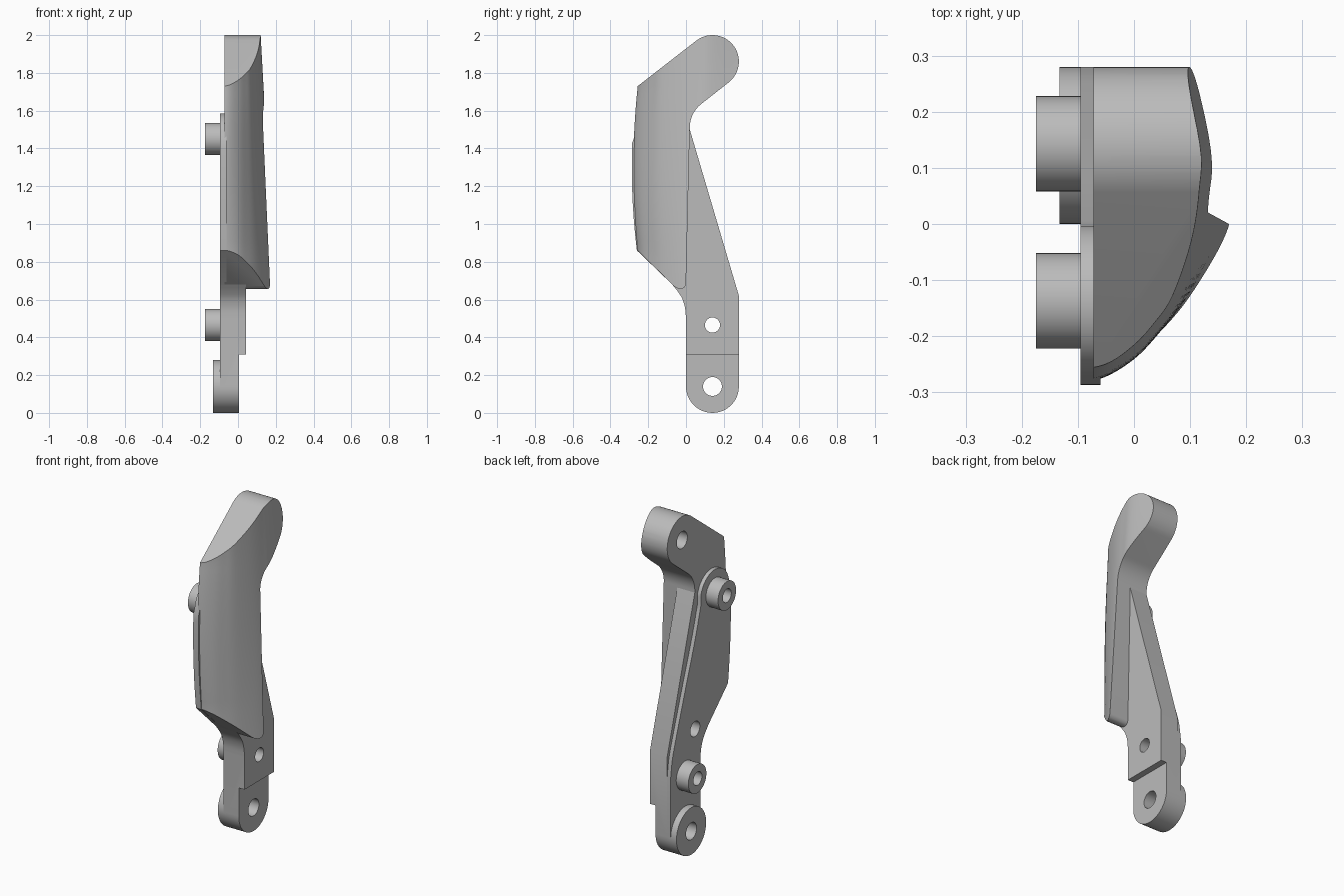
import bpy, bmesh
from math import sin, cos, radians
from mathutils import Vector

cube = bpy.data.objects.get("Cube")
if cube:
    bpy.data.objects.remove(cube)

metal = bpy.data.materials.new("plain grey metal")
metal.use_nodes = True
GREY = (0.5, 0.5, 0.5, 1)
metal.diffuse_color = GREY
metal.node_tree.nodes["Principled BSDF"].inputs["Base Color"].default_value = GREY


def make(name, rings):
    """Closed solid skinned through equal-length rings of points."""
    bm = bmesh.new()
    rows = [[bm.verts.new(p) for p in ring] for ring in rings]
    n = len(rows[0])
    for a, b in zip(rows, rows[1:]):
        for i in range(n):
            j = (i + 1) % n
            bm.faces.new((a[i], a[j], b[j], b[i]))
    bm.faces.new(rows[0])
    bm.faces.new(rows[-1])
    bmesh.ops.recalc_face_normals(bm, faces=bm.faces[:])
    mesh = bpy.data.meshes.new(name)
    bm.to_mesh(mesh)
    bm.free()
    ob = bpy.data.objects.new(name, mesh)
    bpy.context.collection.objects.link(ob)
    mesh.materials.append(metal)
    return ob


def slab(name, outline, x0, x1):
    """Side outline of (y, z) points, extruded along x."""
    return make(name, [[(x, y, z) for y, z in outline] for x in (x0, x1)])


def arc(y, z, r, a0, a1, steps=24):
    angles = [radians(a0 + (a1 - a0) * i / steps) for i in range(steps + 1)]
    return [(y + r * cos(a), z + r * sin(a)) for a in angles]


def disc(name, y, z, r, x0, x1):
    return slab(name, arc(y, z, r, 0, 352.5, 47), x0, x1)


def boolean(ob, tool, operation):
    mod = ob.modifiers.new("cut", "BOOLEAN")
    mod.object, mod.operation, mod.solver = tool, operation, "EXACT"
    bpy.context.view_layer.objects.active = ob
    bpy.ops.object.modifier_apply(modifier=mod.name)


def spline(points, steps=5):
    """Smooth curve through the points."""
    pts = [Vector(p) for p in points]
    pts = [2 * pts[0] - pts[1]] + pts + [2 * pts[-1] - pts[-2]]
    out = []
    for a, b, c, d in zip(pts, pts[1:], pts[2:], pts[3:]):
        for i in range(steps):
            t = i / steps
            out.append(0.5 * (2 * b + (c - a) * t + (2 * a - 5 * b + 4 * c - d) * t * t
                              + (3 * b - a - 3 * c + d) * t ** 3))
    return out + [pts[-2]]


def bulge(z):
    return -0.027 * max(0, 1 - ((z - 1.3) / 0.44) ** 2)


# Flared cover: side outline trimmed by a lofted, curved outer skin
low = spline([(-.12, -.26), (-.06, -.257), (0, -.236), (.05, -.193), (.1, -.133),
              (.15, -.05), (.18, .02), (.2, .1), (.21, .32)])
high = spline([(-.12, -.26), (-.05, -.248), (0, -.212), (.035, -.173), (.065, -.128),
               (.1, -.03), (.117, .06), (.12, .14), (.085, .3)])
skin_rings = []
for k in range(37):
    z = 0.58 + 1.48 * k / 36
    t = (z - 0.62) / 1.34
    ring = []
    for i, (a, b) in enumerate(zip(low, high)):
        p = a.lerp(b, t)
        ring.append((p.x, p.y + bulge(z) * max(0, 1 - i / 25), z))
    skin_rings.append(ring + [(-.12, .34, z)])
skin = make("skin_helper", skin_rings)

cover = slab("flared_cover",
             [(-.32, .923), (-.06, .667), (-.035, .656)]
             + arc(-.03, .686, .03, -85, 0, 8)
             + arc(.18, 1.51, .16, 180, 127, 14)
             + arc(.14, 1.86, .14, -52, 127, 30) + [(-.32, 1.68)],
             -.072, .3)
boolean(cover, skin, "INTERSECT")
bpy.data.objects.remove(skin)

# Lower arm with tapering rib and thinner stepped end
front_curve = spline([(-.075, .682), (-.045, .645), (-.02, .605), (-.005, .555), (0, .5)], 4)
base_arc = arc(.14, .14, .14, 180, 360)
arm = slab("lower_arm", front_curve + base_arc + [(.28, .62), (.02, 1.5), (-.03, 1.45)],
           -.072, .043)
step = slab("step_helper", [(-.2, -.2), (.5, -.2), (.5, .31), (-.2, .31)], .005, .3)
boolean(arm, step, "DIFFERENCE")
bpy.data.objects.remove(step)

# Raised mounting pad on the flat side
front_edge = []
for i in range(17):
    z = 1.43 - 0.57 * i / 16
    front_edge.append((-.26 + bulge(z), z))
rear_curve = spline([(.28, .5), (.265, .6), (.235, .7), (.143, .97), (.05, 1.236), (-.005, 1.42)])
pad = slab("mounting_pad",
           front_edge + front_curve + base_arc + rear_curve
           + arc(-.137, 1.45, .135, 8, 172, 20),
           -.095, -.06)

# Bosses
parts = [cover, arm, pad,
         disc("pivot_boss", .14, .14, .14, -.133, -.08),
         disc("lower_boss", .143, .465, .085, -.175, -.08),
         disc("upper_boss", -.137, 1.45, .085, -.175, -.08)]

# Through holes and blind holes: y, z, radius, depth limit in x
holes = [(.14, .14, .05, .4), (.14, .465, .04, .4),
         (-.137, 1.45, .04, -.04), (.05, .705, .045, -.01), (.14, 1.86, .05, .03)]
for y, z, r, end in holes:
    drill = disc("drill_helper", y, z, r, -.3, end)
    for ob in parts:
        low_y = min(v.co.y for v in ob.data.vertices) - r
        high_y = max(v.co.y for v in ob.data.vertices) + r
        low_z = min(v.co.z for v in ob.data.vertices) - r
        high_z = max(v.co.z for v in ob.data.vertices) + r
        if low_y < y < high_y and low_z < z < high_z:
            boolean(ob, drill, "DIFFERENCE")
    bpy.data.objects.remove(drill)

# Smooth shading with crisp edges
for ob in bpy.context.selected_objects:
    ob.select_set(False)
for ob in parts:
    ob.select_set(True)
    bpy.context.view_layer.objects.active = ob
    bpy.ops.object.shade_smooth_by_angle(angle=radians(28))
    ob.select_set(False)
